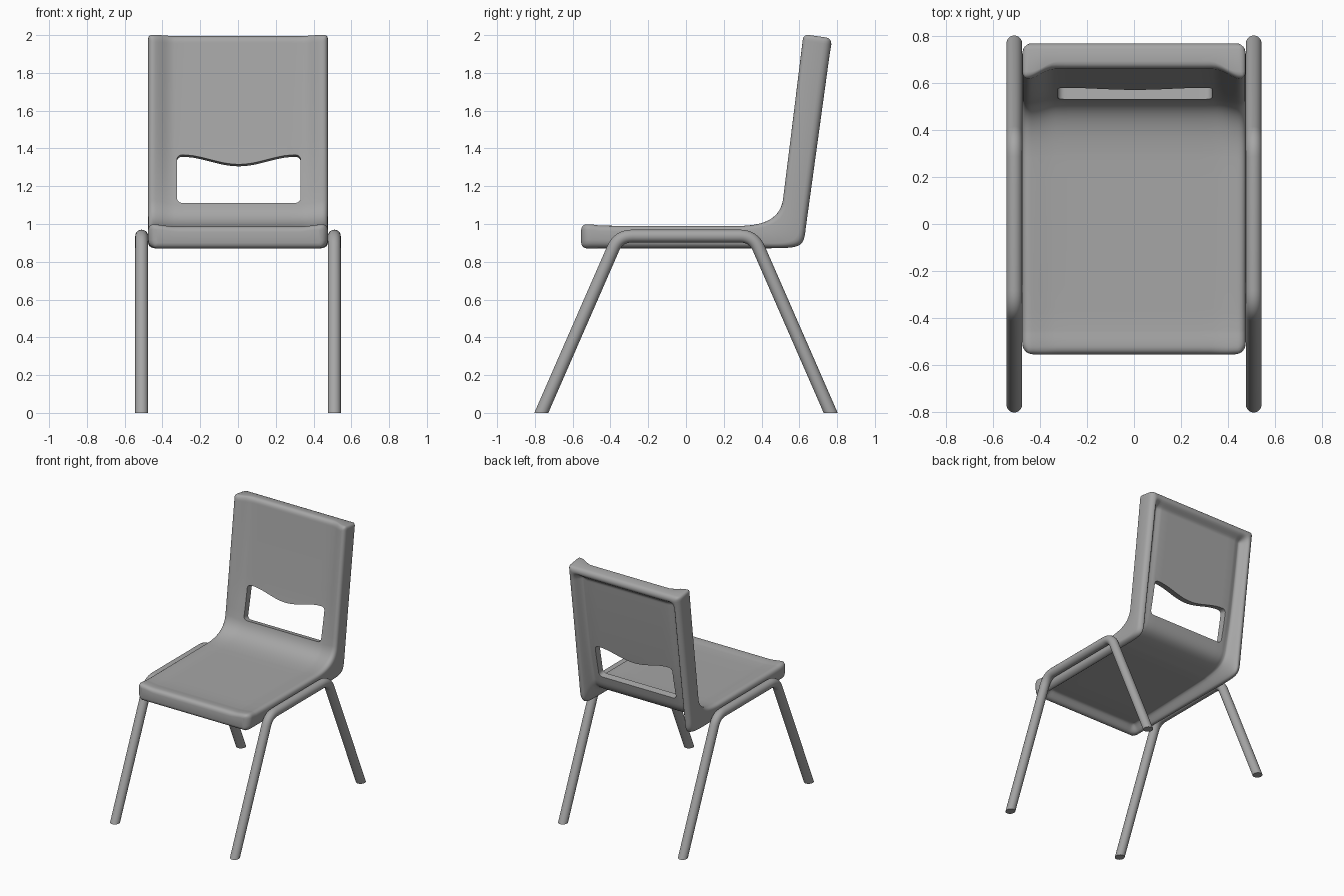
import bpy, bmesh, math
from mathutils import Vector

if "Cube" in bpy.data.objects:
    bpy.data.objects.remove(bpy.data.objects["Cube"], do_unlink=True)

grey = bpy.data.materials.new("plain_grey")
grey.use_nodes = True
COLOUR = (0.38, 0.38, 0.38, 1)
grey.diffuse_color = COLOUR
grey.node_tree.nodes["Principled BSDF"].inputs["Base Color"].default_value = COLOUR


def make_object(name, bm):
    bmesh.ops.recalc_face_normals(bm, faces=bm.faces)
    mesh = bpy.data.meshes.new(name)
    bm.to_mesh(mesh)
    bm.free()
    mesh.materials.append(grey)
    obj = bpy.data.objects.new(name, mesh)
    bpy.context.collection.objects.link(obj)
    return obj


def activate(obj):
    bpy.ops.object.select_all(action='DESELECT')
    obj.select_set(True)
    bpy.context.view_layer.objects.active = obj


def smooth(obj, degrees):
    activate(obj)
    bpy.ops.object.shade_smooth_by_angle(angle=math.radians(degrees))


def ramp(value, low, high):
    t = min(max((value - low) / (high - low), 0), 1)
    return t * t * (3 - 2 * t)


def rounding(d, r):
    """Inset that rounds an edge of radius r at distance d from the border."""
    return r - math.sqrt(r * r - (r - d) ** 2) if d < r else 0


def bezier(points, t):
    a, b, c, d = (Vector(p) for p in points)
    u = 1 - t
    return a * u**3 + b * (3 * u * u * t) + c * (3 * u * t * t) + d * t**3


# Side profile (y, z) of the sitting face and of the outer face
SEAT, BEND, BACK = 0.835, 0.27, 0.87
LENGTH = SEAT + BEND + BACK
HALF = 0.476
PANEL = 0.062
inner = [(0.28, 0.99), (0.40, 0.992), (0.492, 1.02), (0.512, 1.125)]
outer = [(0.40, 0.87), (0.62, 0.87), (0.624, 0.87), (0.636, 0.98)]


def profile(start, bend, end, s):
    if s < SEAT:
        return Vector(start).lerp(Vector(bend[0]), s / SEAT)
    if s < SEAT + BEND:
        return bezier(bend, (s - SEAT) / BEND)
    return Vector(bend[3]).lerp(Vector(end), (s - SEAT - BEND) / BACK)


# One-piece shell: dished sitting face, rounded rim and hollow reverse
def build_shell():
    edge = [0, 0.003, 0.009, 0.018, 0.03, 0.04, 0.05, 0.06, 0.07, 0.08, 0.09, 0.1]
    half_cols = edge + [0.12, 0.14, 0.2, 0.3, 0.4]
    cols = [d - HALF for d in half_cols] + [0] + [HALF - d for d in reversed(half_cols)]
    rows = edge + [0.1 + (SEAT - 0.1) * i / 8 for i in range(1, 8)]
    rows += [SEAT + BEND * i / 20 for i in range(21)]
    rows += [SEAT + BEND + (BACK - 0.1) * i / 12 for i in range(1, 12)]
    rows += [LENGTH - d for d in reversed(edge)]

    bm = bmesh.new()
    tops, bottoms = [], []
    for s in rows:
        front = profile((-0.555, 0.991), inner, (0.62, 2.005), s)
        front.y += 0.008 * (1 - ramp(s, 0.04, 0.12))
        rear = profile((-0.555, 0.87), outer, (0.774, 1.983), s)
        thick = (rear - front).length
        across = (rear - front) / thick
        end = min(s, LENGTH - s)
        width = HALF - rounding(end, 0.045 if s < SEAT else 0.02)
        depth = 0.012 + 0.033 * ramp(s, SEAT, SEAT + BEND + 0.3)
        top, bottom = [], []
        for c in cols:
            x = c * width / HALF
            side = HALF - abs(c)
            end_inset = rounding(end, 0.03)
            dish = depth * ramp(side, 0.015, 0.14)
            hollow = ramp(side, 0.035, 0.1) * ramp(end, 0.03, 0.09)
            p = front + across * (dish + max(end_inset, rounding(side, 0.03)))
            q = rear - across * (max(end_inset, rounding(side, 0.045)) + hollow * (thick - dish - PANEL))
            top.append(bm.verts.new((x, p.x, p.y)))
            bottom.append(bm.verts.new((x, q.x, q.y)))
        tops.append(top)
        bottoms.append(bottom)

    last = len(cols) - 1
    for j in range(len(rows) - 1):
        for grid in (tops, bottoms):
            for i in range(last):
                bm.faces.new((grid[j][i], grid[j][i + 1], grid[j + 1][i + 1], grid[j + 1][i]))
        for i in (0, last):
            bm.faces.new((tops[j][i], tops[j + 1][i], bottoms[j + 1][i], bottoms[j][i]))
    for j in (0, len(rows) - 1):
        for i in range(last):
            bm.faces.new((tops[j][i], tops[j][i + 1], bottoms[j][i + 1], bottoms[j][i]))
    return make_object("seat_shell", bm)


# Hand hole outline: rounded corners and a sagging top edge
def hole_outline():
    w, low, high, r = 0.328, 1.108, 1.372, 0.028
    left = []
    for cz, start in ((high - r, 90), (low + r, 180)):
        for i in range(6):
            a = math.radians(start + 18 * i)
            left.append((r - w + r * math.cos(a), cz + r * math.sin(a)))
    right = [(-x, z) for x, z in reversed(left)]
    sag = []
    for i in range(1, 20):
        x = (w - r) * (1 - i / 10)
        sag.append((x, high - 0.052 * (0.5 + 0.5 * math.cos(math.pi * x / (w - r)))))
    return left + right + sag


def cut_hole(shell):
    bm = bmesh.new()
    outline = hole_outline()
    rings = []
    for y in (0.42, 0.9):
        drop = (y - 0.55) * 0.2
        rings.append([bm.verts.new((x + 0.004, y, z - drop)) for x, z in outline])
    n = len(outline)
    for i in range(n):
        k = (i + 1) % n
        bm.faces.new((rings[0][i], rings[0][k], rings[1][k], rings[1][i]))
    for ring in rings:
        bm.faces.new(ring)
    cutter = make_object("hole_cutter", bm)
    cutter.hide_render = True
    mod = shell.modifiers.new("hand_hole", 'BOOLEAN')
    mod.operation = 'DIFFERENCE'
    mod.solver = 'EXACT'
    mod.object = cutter
    activate(shell)
    bpy.ops.object.modifier_apply(modifier=mod.name)
    bpy.data.objects.remove(cutter, do_unlink=True)


# Bent tube: front leg, side rail and rear leg in one sweep, cut flat at the floor
def build_frame(name, x):
    radius, sides = 0.034, 20
    foot, corner, rail = Vector((-0.766, 0)), Vector((-0.357, 0.936)), Vector((-0.285, 0.936))
    lean = (corner - foot).normalized()
    start = corner - lean * 0.072
    path = [foot]
    for i in range(9):
        t = i / 8
        path.append(start * (1 - t) ** 2 + corner * (2 * t * (1 - t)) + rail * t * t)
    path += [Vector((-p.x, p.y)) for p in reversed(path)]

    bm = bmesh.new()
    rings = []
    for i, p in enumerate(path):
        if i in (0, len(path) - 1):
            normal = Vector((1, 0)) / lean.y
        else:
            d = ((p - path[i - 1]).normalized() + (path[i + 1] - p).normalized()).normalized()
            normal = Vector((d.y, -d.x))
        if i == len(path) - 1:
            normal = -normal
        ring = []
        for k in range(sides):
            a = 2 * math.pi * k / sides
            q = p + normal * (radius * math.sin(a))
            ring.append(bm.verts.new((x + radius * math.cos(a), q.x, q.y)))
        rings.append(ring)
    for a, b in zip(rings, rings[1:]):
        for k in range(sides):
            m = (k + 1) % sides
            bm.faces.new((a[k], a[m], b[m], b[k]))
    bm.faces.new(rings[0])
    bm.faces.new(rings[-1])
    smooth(make_object(name, bm), 40)


shell = build_shell()
cut_hole(shell)
smooth(shell, 60)
for name, x in (("left_leg_frame", 0.51), ("right_leg_frame", -0.51)):
    build_frame(name, x)
